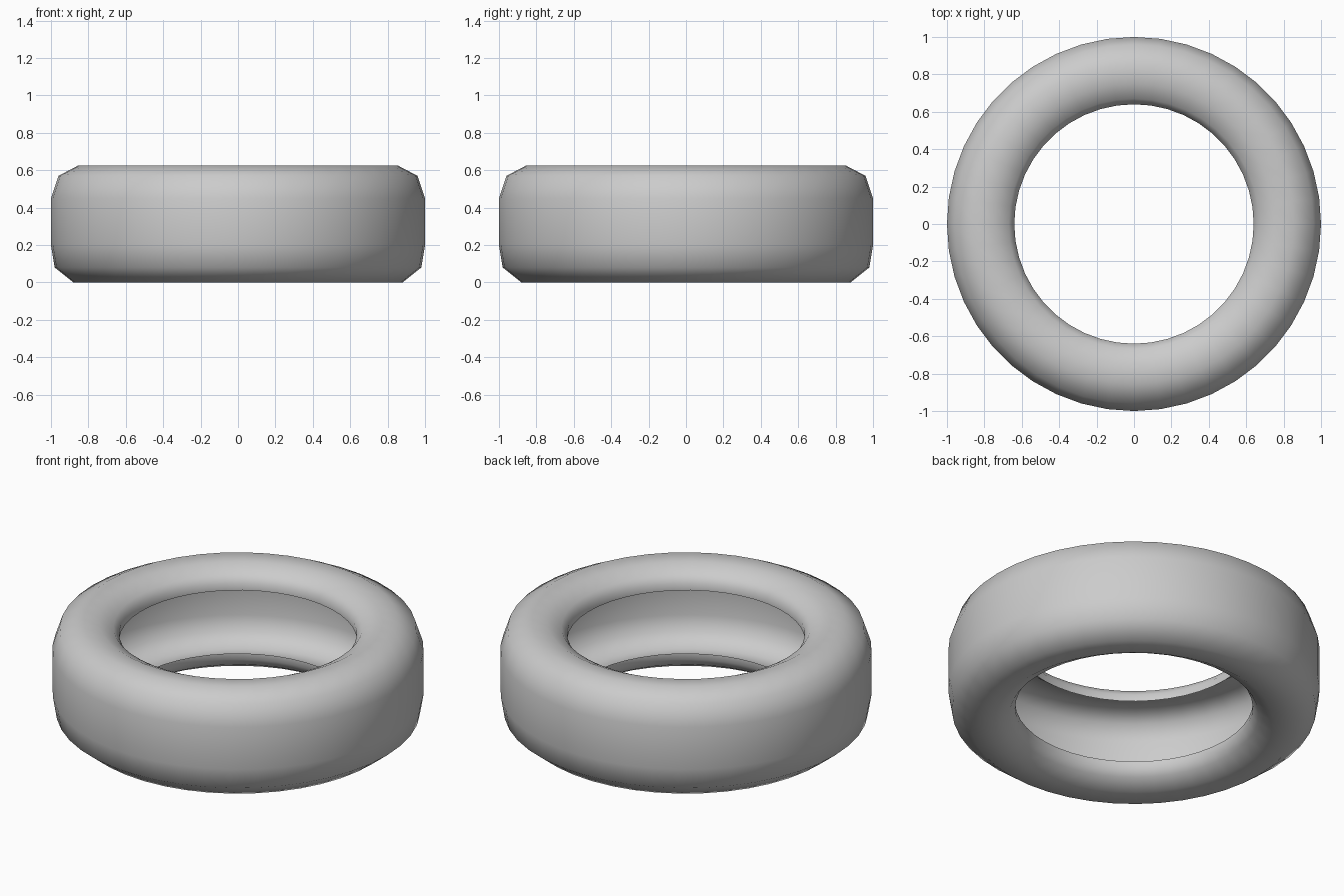
import bpy, bmesh, math

if "Cube" in bpy.data.objects:
    bpy.data.objects.remove(bpy.data.objects["Cube"])

SEGMENTS = 44

# Hollow tyre cross-section (radius, height), closed loop
outer = [(0.64, 0.09), (0.67, 0.045), (0.75, 0.0), (0.88, 0.0), (0.98, 0.08),
         (1.0, 0.20), (1.0, 0.45), (0.96, 0.57), (0.855, 0.625), (0.75, 0.62),
         (0.67, 0.58), (0.64, 0.54)]
inner = [(0.64, 0.50), (0.70, 0.545), (0.83, 0.565), (0.92, 0.52), (0.95, 0.43),
         (0.95, 0.21), (0.93, 0.12), (0.84, 0.06), (0.71, 0.07), (0.64, 0.125)]
profile = outer + inner


def lathe(name, loop, segments):
    """Spin a closed profile around z."""
    bm = bmesh.new()
    rings = []
    for i in range(segments):
        a = 2 * math.pi * i / segments
        rings.append([bm.verts.new((r * math.cos(a), r * math.sin(a), z)) for r, z in loop])
    n = len(loop)
    for i in range(segments):
        p, q = rings[i], rings[(i + 1) % segments]
        for j in range(n):
            k = (j + 1) % n
            bm.faces.new((p[j], q[j], q[k], p[k]))
    bmesh.ops.recalc_face_normals(bm, faces=bm.faces[:])
    mesh = bpy.data.meshes.new(name)
    bm.to_mesh(mesh)
    bm.free()
    obj = bpy.data.objects.new(name, mesh)
    bpy.context.collection.objects.link(obj)
    return obj


# Tyre with smooth walls and crisp bead edges
tyre = lathe("tyre", profile, SEGMENTS)
rubber = bpy.data.materials.new("light_grey")
rubber.diffuse_color = (0.6, 0.6, 0.6, 1)
rubber.use_nodes = True
rubber.node_tree.nodes["Principled BSDF"].inputs["Base Color"].default_value = rubber.diffuse_color
tyre.data.materials.append(rubber)
bpy.context.view_layer.objects.active = tyre
tyre.select_set(True)
bpy.ops.object.shade_smooth_by_angle(angle=math.radians(60))
